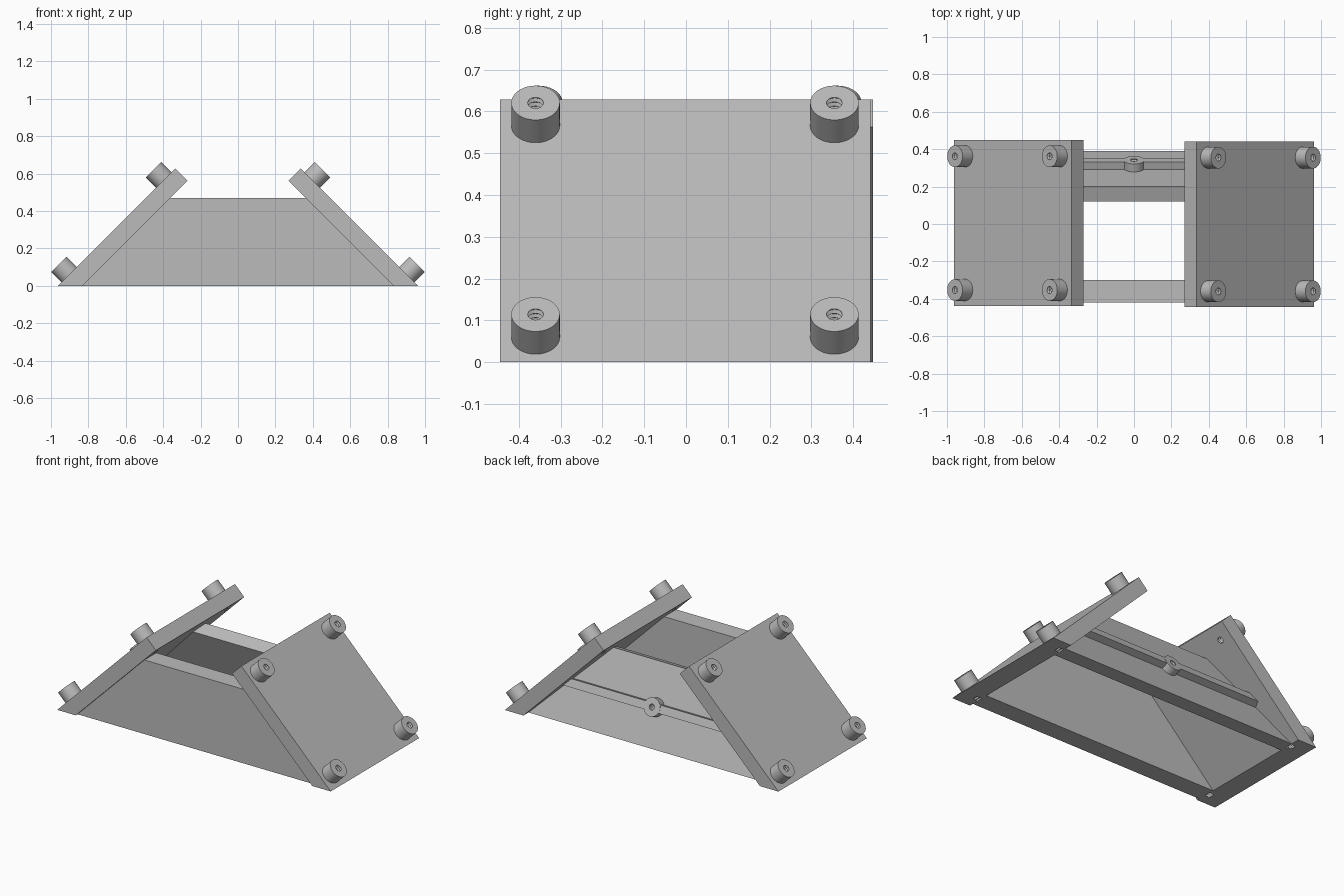
import bpy, math
import bmesh
from mathutils import Vector

cube = bpy.data.objects.get("Cube")
if cube:
    bpy.data.objects.remove(cube, do_unlink=True)

grey = bpy.data.materials.new("plain_grey")
grey.use_nodes = True
COLOUR = (0.5, 0.5, 0.5, 1)
grey.diffuse_color = COLOUR
grey.node_tree.nodes["Principled BSDF"].inputs["Base Color"].default_value = COLOUR


def loft(name, rings):
    """Closed solid through a series of rings with equal point counts."""
    bm = bmesh.new()
    loops = [[bm.verts.new(p) for p in ring] for ring in rings]
    n = len(loops[0])
    for a, b in zip(loops, loops[1:]):
        for i in range(n):
            bm.faces.new((a[i], a[(i + 1) % n], b[(i + 1) % n], b[i]))
    bm.faces.new(loops[0])
    bm.faces.new(loops[-1])
    bmesh.ops.recalc_face_normals(bm, faces=bm.faces)
    mesh = bpy.data.meshes.new(name)
    bm.to_mesh(mesh)
    bm.free()
    mesh.materials.append(grey)
    obj = bpy.data.objects.new(name, mesh)
    bpy.context.collection.objects.link(obj)
    return obj


def lathe(name, base, axis, profile, sides):
    """Round solid: profile is (distance along axis, radius)."""
    base, axis = Vector(base), Vector(axis).normalized()
    turn = axis.to_track_quat('Z', 'Y')
    angles = [math.tau * i / sides for i in range(sides)]
    return loft(name, [[base + turn @ Vector((r * math.cos(t), r * math.sin(t), d))
                        for t in angles] for d, r in profile])


def thread_cutter(base, axis, start, end):
    """Ridged cylinder that leaves a threaded hole."""
    steps = round((end - start) / 0.007)
    profile = [(start + (end - start) * i / steps, 0.024 if i % 2 else 0.018)
               for i in range(steps + 1)]
    cutter = lathe("hole_cutter", base, axis, profile, 20)
    cutter.hide_render = True
    return cutter


def activate(obj):
    bpy.ops.object.select_all(action='DESELECT')
    obj.select_set(True)
    bpy.context.view_layer.objects.active = obj


def cut(obj, cutters):
    activate(obj)
    for cutter in cutters:
        mod = obj.modifiers.new("hole", 'BOOLEAN')
        mod.operation, mod.solver, mod.object = 'DIFFERENCE', 'EXACT', cutter
        bpy.ops.object.modifier_apply(modifier=mod.name)


def smooth(obj):
    activate(obj)
    bpy.ops.object.shade_smooth_by_angle(angle=math.radians(30))


def cross_bar(name, profile):
    """Bar with a (y, z) profile, mitred to the sloping side plates."""
    return loft(name, [[(s * (0.833 - z), y, z) for y, z in profile] for s in (-1, 1)])


spare = []

# Sloping side plates with four threaded standoffs each
plate_profile = [(0.963, 0), (0.833, 0), (0.27, 0.563), (0.335, 0.628)]
for side, label, shift in ((1, "left", -0.002), (-1, "right", 0.005)):
    plate = loft(label + "_plate", [[(side * x, y + shift, z) for x, z in plate_profile]
                                    for y in (-0.443, 0.443)])
    axis = (side, 0, 1)
    cutters = []
    for z, level in ((0.06, "lower"), (0.566, "upper")):
        for y, end in ((-0.358, "front"), (0.357, "back")):
            base = (side * (0.963 - z), y + shift, z)
            post = lathe(f"{label}_{level}_{end}_standoff", base, axis,
                         [(0, 0.058), (0.077, 0.058)], 48)
            cutter = thread_cutter(base, axis, -0.12, 0.09)
            cut(post, [cutter])
            smooth(post)
            cutters.append(cutter)
    cut(plate, cutters)
    spare += cutters

# Upright front wall
cross_bar("front_wall", [(-0.42, 0), (-0.30, 0), (-0.30, 0.47), (-0.42, 0.47)])

# Leaning back wall with a square-cut top
lean = math.atan2(0.19, 0.465)
out = Vector((math.cos(lean), math.sin(lean)))
up = Vector((-math.sin(lean), math.cos(lean)))
foot = Vector((0.39, 0))
top = Vector((0.20, 0.465))
thick = 0.086
wall = cross_bar("back_wall", [foot, top, top - out * thick,
                               foot - Vector((thick / math.cos(lean), 0))])

# Rib across the back wall, with a round boss in its middle
middle = foot + up * 0.239
low, high = middle - up * 0.025, middle + up * 0.025
rib = cross_bar("back_rib", [low, high, high + out * 0.044, low + out * 0.044])
centre, facing = (0, *middle), (0, *out)
boss = lathe("back_boss", centre, facing, [(-0.01, 0.056), (0.046, 0.056)], 48)
cutter = thread_cutter(centre, facing, -0.11, 0.06)
spare.append(cutter)
for part in (wall, rib, boss):
    cut(part, [cutter])
smooth(boss)

for cutter in spare:
    bpy.data.objects.remove(cutter, do_unlink=True)
